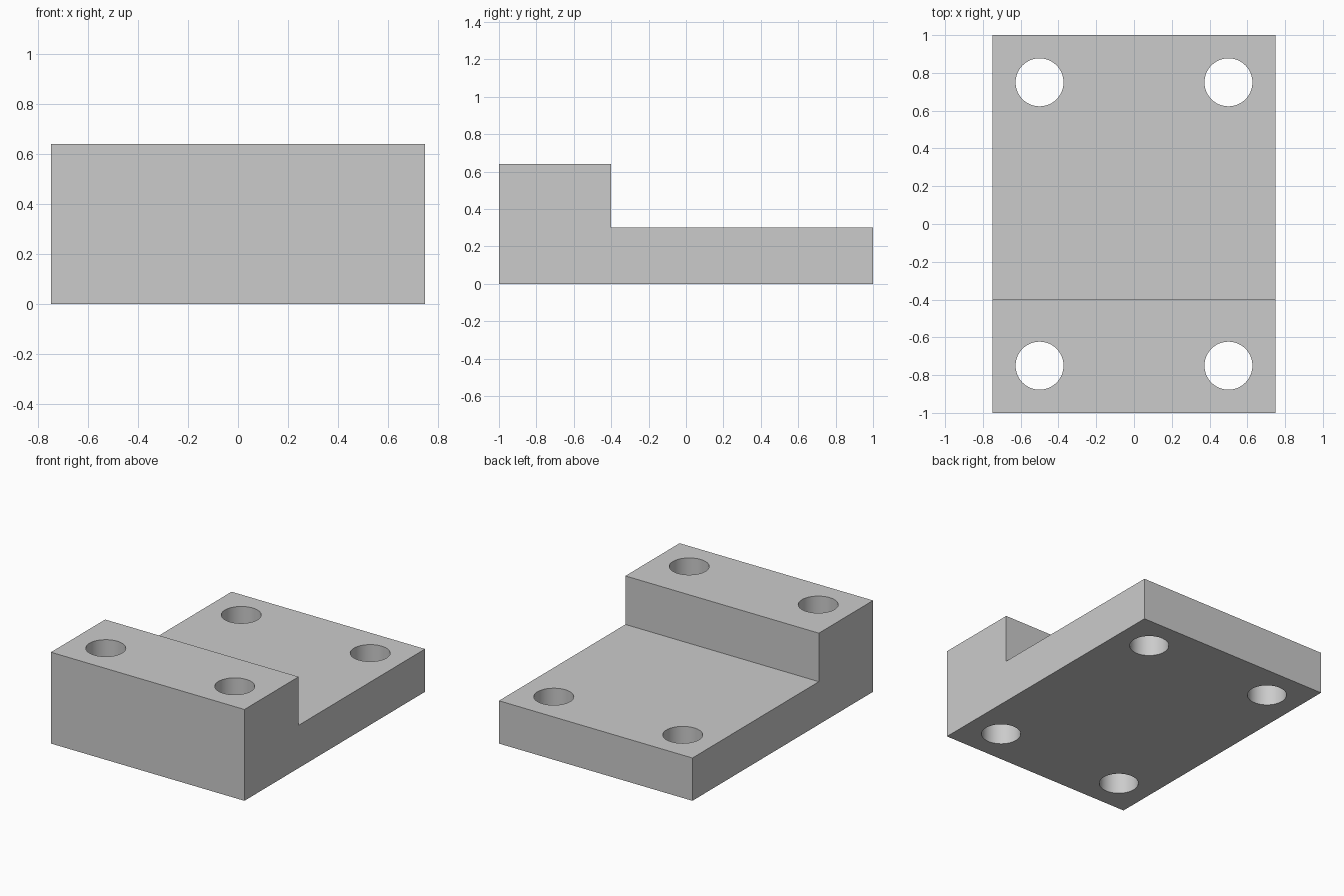
import bpy, bmesh, math
from mathutils import Matrix

if "Cube" in bpy.data.objects:
    bpy.data.objects.remove(bpy.data.objects["Cube"], do_unlink=True)

HALF_WIDTH = 0.75
HOLE_RADIUS = 0.127

grey = bpy.data.materials.new("plain grey")
grey.use_nodes = True
colour = (0.6, 0.6, 0.6, 1)
grey.diffuse_color = colour
grey.node_tree.nodes["Principled BSDF"].inputs["Base Color"].default_value = colour


def add_object(name, bm):
    bmesh.ops.recalc_face_normals(bm, faces=bm.faces)
    mesh = bpy.data.meshes.new(name)
    bm.to_mesh(mesh)
    bm.free()
    mesh.materials.append(grey)
    obj = bpy.data.objects.new(name, mesh)
    bpy.context.collection.objects.link(obj)
    return obj


# Stepped block: side profile extruded across the width
profile = [(-1, 0), (1, 0), (1, 0.3), (-0.4, 0.3), (-0.4, 0.64), (-1, 0.64)]
bm = bmesh.new()
side = bm.faces.new([bm.verts.new((-HALF_WIDTH, y, z)) for y, z in profile])
extruded = bmesh.ops.extrude_face_region(bm, geom=[side])["geom"]
bmesh.ops.translate(bm, vec=(2 * HALF_WIDTH, 0, 0),
                    verts=[v for v in extruded if isinstance(v, bmesh.types.BMVert)])
block = add_object("stepped_block", bm)

# Four bolt holes straight through
bm = bmesh.new()
for x in (-0.5, 0.5):
    for y in (-0.75, 0.75):
        bmesh.ops.create_cone(bm, cap_ends=True, segments=64, radius1=HOLE_RADIUS,
                              radius2=HOLE_RADIUS, depth=2,
                              matrix=Matrix.Translation((x, y, 0.3)))
cutter = add_object("hole_cutter", bm)
cutter.hide_render = True

cut = block.modifiers.new("bolt_holes", "BOOLEAN")
cut.object = cutter
cut.operation = "DIFFERENCE"
cut.solver = "EXACT"

# Apply the cut, then smooth only the hole walls
bpy.ops.object.select_all(action="DESELECT")
block.select_set(True)
bpy.context.view_layer.objects.active = block
bpy.ops.object.modifier_apply(modifier=cut.name)
bpy.data.objects.remove(cutter, do_unlink=True)
bpy.ops.object.shade_smooth_by_angle(angle=math.radians(30))
